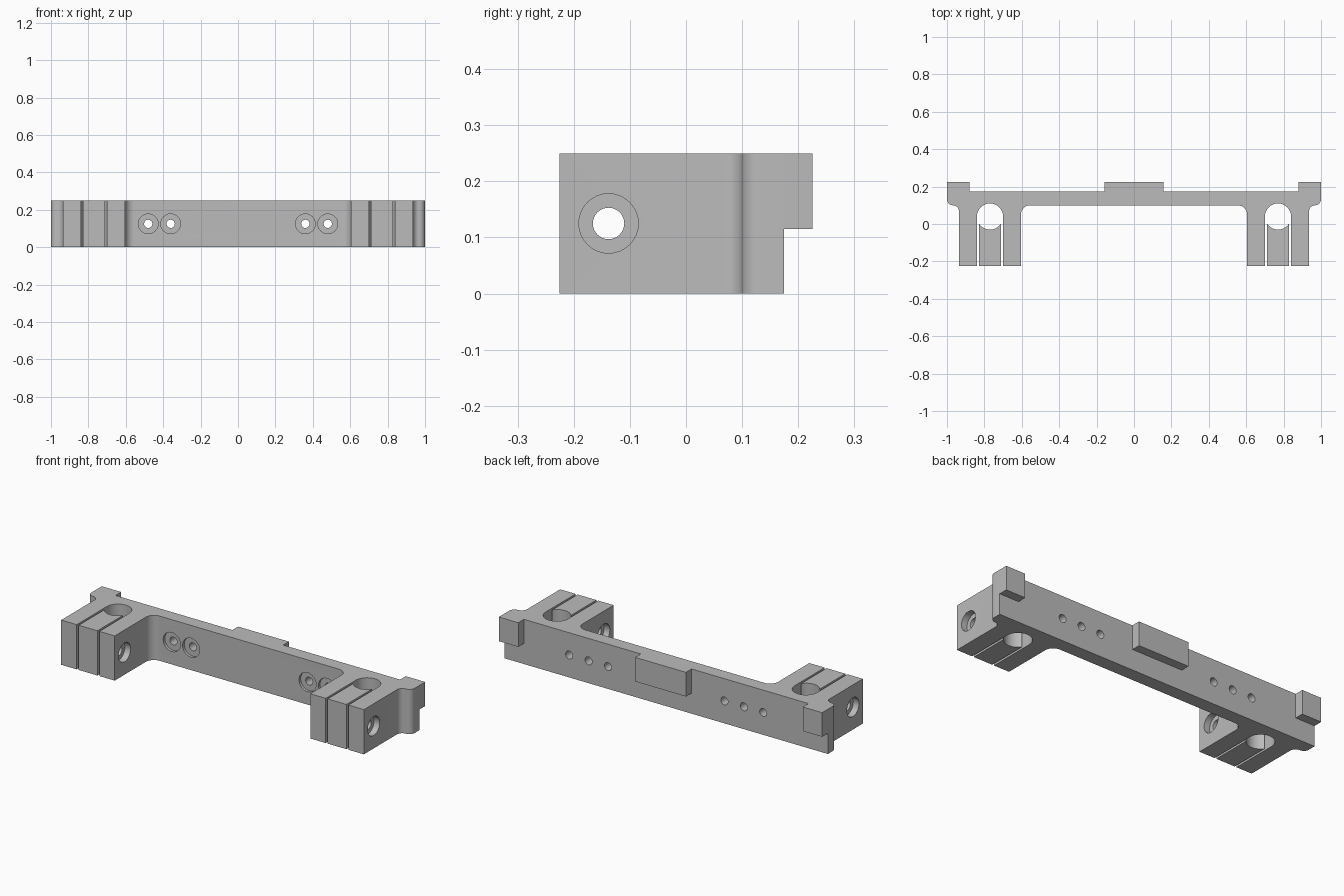
import bpy, bmesh, math
from mathutils import Matrix

cube = bpy.data.objects.get("Cube")
if cube:
    bpy.data.objects.remove(cube, do_unlink=True)

HEIGHT, MID_Z = 0.25, 0.125
BACK, FRONT, LEG_END = 0.175, 0.10, -0.225
LEG_IN, LEG_OUT = 0.605, 0.936
HOLE_X, HOLE_Y, HOLE_R = 0.77, 0.04, 0.07
BLOCK_HALF = 0.058

grey = bpy.data.materials.new("machined_grey")
grey.use_nodes = True
grey.diffuse_color = (0.5, 0.5, 0.5, 1)
grey.node_tree.nodes["Principled BSDF"].inputs["Base Color"].default_value = (0.5, 0.5, 0.5, 1)


def arc(cx, cy, r, start, end, steps=10):
    angles = [math.radians(start + (end - start) * i / steps) for i in range(steps + 1)]
    return [(cx + r * math.cos(a), cy + r * math.sin(a)) for a in angles]


def add_object(name, bm):
    bmesh.ops.recalc_face_normals(bm, faces=bm.faces)
    mesh = bpy.data.meshes.new(name)
    bm.to_mesh(mesh)
    bm.free()
    mesh.materials.append(grey)
    obj = bpy.data.objects.new(name, mesh)
    bpy.context.collection.objects.link(obj)
    return obj


def extrude(name, outline, z0=0.0, z1=HEIGHT):
    bm = bmesh.new()
    face = bm.faces.new([bm.verts.new((x, y, z0)) for x, y in outline])
    result = bmesh.ops.extrude_face_region(bm, geom=[face])
    top = [g for g in result["geom"] if isinstance(g, bmesh.types.BMVert)]
    bmesh.ops.translate(bm, verts=top, vec=(0, 0, z1 - z0))
    return add_object(name, bm)


def select_only(obj):
    bpy.ops.object.select_all(action='DESELECT')
    obj.select_set(True)
    bpy.context.view_layer.objects.active = obj


def drill(obj, axis, centre, radius, length):
    """Cut a round bore along x or y, centred on the given point."""
    bm = bmesh.new()
    bmesh.ops.create_cone(bm, cap_ends=True, segments=32, radius1=radius,
                          radius2=radius, depth=length)
    turn = Matrix.Rotation(math.pi / 2, 4, 'Y' if axis == 'x' else 'X')
    bmesh.ops.transform(bm, matrix=Matrix.Translation(centre) @ turn, verts=bm.verts)
    cutter = add_object("bore_cutter", bm)
    cutter.hide_render = True
    mod = obj.modifiers.new("bore", 'BOOLEAN')
    mod.operation, mod.solver, mod.object = 'DIFFERENCE', 'EXACT', cutter
    select_only(obj)
    bpy.ops.object.modifier_apply(modifier=mod.name)
    bpy.data.objects.remove(cutter, do_unlink=True)


# Crossbar with both pairs of clamp legs, as one mirrored outline
half = [(1, BACK)]
r = (1 - LEG_OUT) / 2
half += arc(1 - r, FRONT + r, r, 0, -90)
half += arc(1 - r, FRONT - r, r, 90, 180)
half += [(LEG_OUT, LEG_END), (HOLE_X + HOLE_R, LEG_END)]
half += arc(HOLE_X, HOLE_Y, HOLE_R, 0, 180, 24)
half += [(HOLE_X - HOLE_R, LEG_END), (LEG_IN, LEG_END)]
half += arc(LEG_IN - 0.05, FRONT - 0.05, 0.05, 0, 90)
bracket = extrude("bracket_body", half + [(-x, y) for x, y in reversed(half)])

# Loose clamp blocks between the slits, hollowed by the round hole
spread = math.degrees(math.asin(BLOCK_HALF / HOLE_R))
blocks = []
for side, name in ((1, "left"), (-1, "right")):
    outline = arc(HOLE_X, HOLE_Y, HOLE_R, 270 - spread, 270 + spread, 16)
    outline += [(HOLE_X + BLOCK_HALF, LEG_END), (HOLE_X - BLOCK_HALF, LEG_END)]
    blocks.append((side, extrude(name + "_clamp_block", [(side * x, y) for x, y in outline])))

# Clamp screw bores with counterbores on both faces of each leg pair
SCREW_Y = -0.138
for side, block in blocks:
    for part in (bracket, block):
        drill(part, 'x', (side * HOLE_X, SCREW_Y, MID_Z), 0.028, 0.5)
    for x in (LEG_IN, LEG_OUT):
        drill(bracket, 'x', (side * x, SCREW_Y, MID_Z), 0.053, 0.07)

# Crossbar screw holes: two counterbored and one blind on each side
for side in (1, -1):
    for x in (0.36, 0.48):
        drill(bracket, 'y', (side * x, 0.14, MID_Z), 0.022, 0.2)
        drill(bracket, 'y', (side * x, FRONT, MID_Z), 0.053, 0.03)
    drill(bracket, 'y', (side * 0.6, BACK, MID_Z), 0.022, 0.14)

# Locating tabs along the upper back edge
tabs = []
for name, x0, x1 in (("left_tab", 0.88, 1), ("centre_tab", -0.157, 0.157), ("right_tab", -1, -0.88)):
    tabs.append(extrude(name, [(x0, BACK), (x1, BACK), (x1, 0.225), (x0, 0.225)], 0.115))

for obj in [bracket] + [b for _, b in blocks] + tabs:
    select_only(obj)
    bpy.ops.object.shade_smooth_by_angle(angle=math.radians(30))
